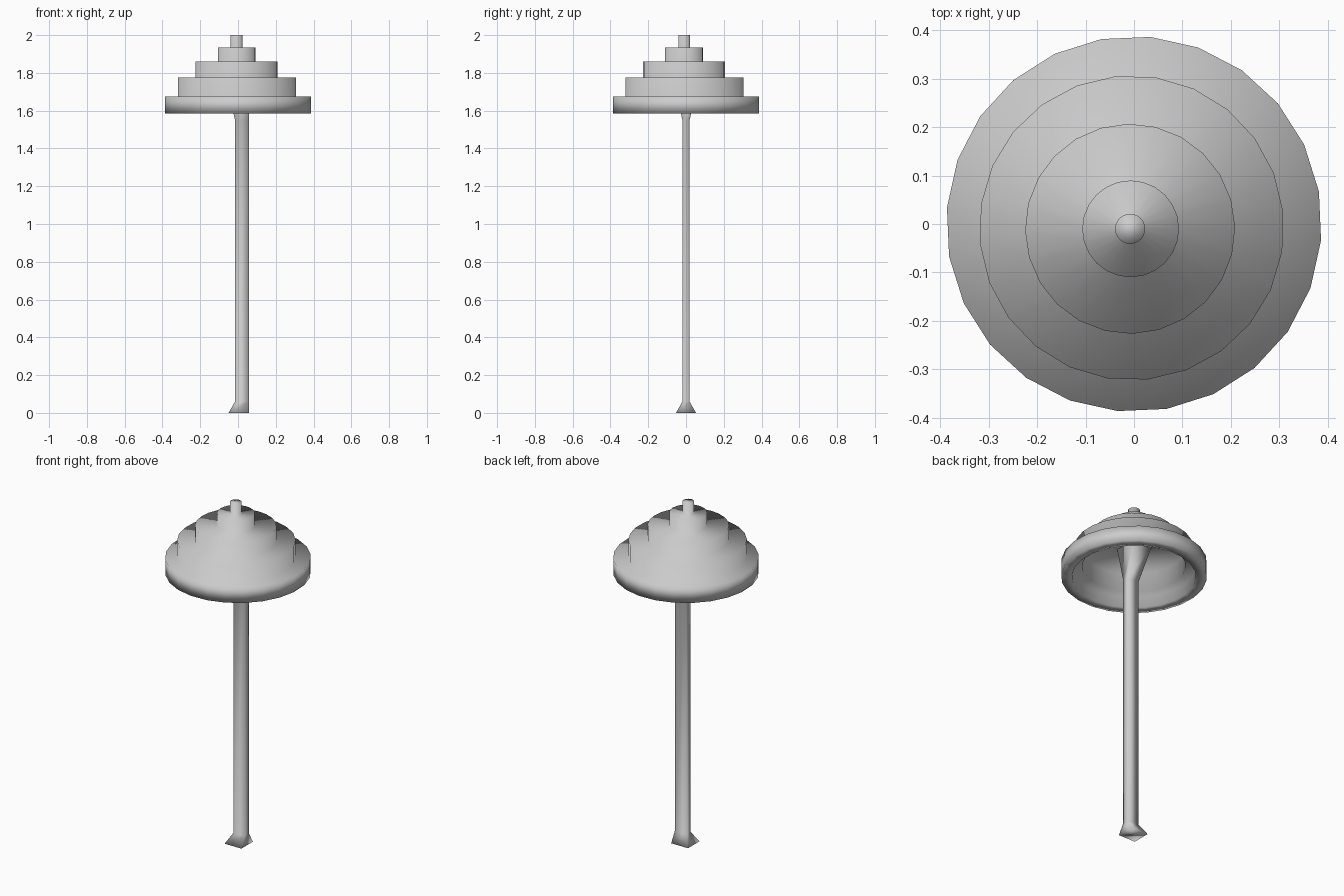
import bpy, bmesh
from math import cos, sin, tau, radians

if "Cube" in bpy.data.objects:
    bpy.data.objects.remove(bpy.data.objects["Cube"], do_unlink=True)

grey = bpy.data.materials.new("plain grey")
grey.use_nodes = True
COLOUR = (0.6, 0.6, 0.6, 1)
grey.diffuse_color = COLOUR
grey.node_tree.nodes["Principled BSDF"].inputs["Base Color"].default_value = COLOUR


def loft(name, loops, caps):
    """Skin a stack of equally long point loops, smooth shaded."""
    bm = bmesh.new()
    rings = [[bm.verts.new(p) for p in loop] for loop in loops]
    n = len(rings[0])
    for low, high in zip(rings, rings[1:]):
        for i in range(n):
            j = (i + 1) % n
            bm.faces.new((low[i], low[j], high[j], high[i]))
    for ring in caps:
        bm.faces.new(rings[ring])
    bmesh.ops.recalc_face_normals(bm, faces=bm.faces)
    for face in bm.faces:
        face.smooth = True
    mesh = bpy.data.meshes.new(name)
    bm.to_mesh(mesh)
    bm.free()
    mesh.materials.append(grey)
    obj = bpy.data.objects.new(name, mesh)
    bpy.context.collection.objects.link(obj)
    return obj


def circle(radius, z, centre=(0, 0), turn=10, sides=24):
    angles = [radians(turn) + tau * i / sides for i in range(sides)]
    return [(centre[0] + radius * cos(a), centre[1] + radius * sin(a), z) for a in angles]


def rectangle(left, right, depth, z):
    return [(left, -depth, z), (right, -depth, z), (right, depth, z), (left, depth, z)]


# Stepped canopy: hollow underside with a thick rim, then each tier wall upwards
underside = [circle(0.275, 1.76), circle(0.275, 1.65), circle(0.33, 1.65), circle(0.33, 1.585)]
tiers = [  # radius, bottom, top, centre, turn
    (0.388, 1.585, 1.675, (0, 0), 10),
    (0.315, 1.675, 1.775, (-0.005, -0.008), 6),
    (0.217, 1.775, 1.86, (-0.008, -0.01), 1),
    (0.1, 1.86, 1.935, (-0.007, -0.01), 0),
    (0.031, 1.935, 2.0, (-0.008, -0.01), 0),
]
walls = []
for radius, bottom, top, centre, turn in tiers:
    walls += [circle(radius, bottom, centre, turn), circle(radius, top, centre, turn)]
loft("stepped_canopy", underside + walls, caps=(0, -1))

# Slim flat pole with a flared foot and a flared head under the canopy
pole = [
    rectangle(-0.05, 0.059, 0.053, 0),
    rectangle(-0.016, 0.059, 0.019, 0.06),
    rectangle(-0.016, 0.059, 0.019, 1.55),
    rectangle(-0.065, 0.059, 0.07, 1.765),
]
loft("pole", pole, caps=(0, -1))
